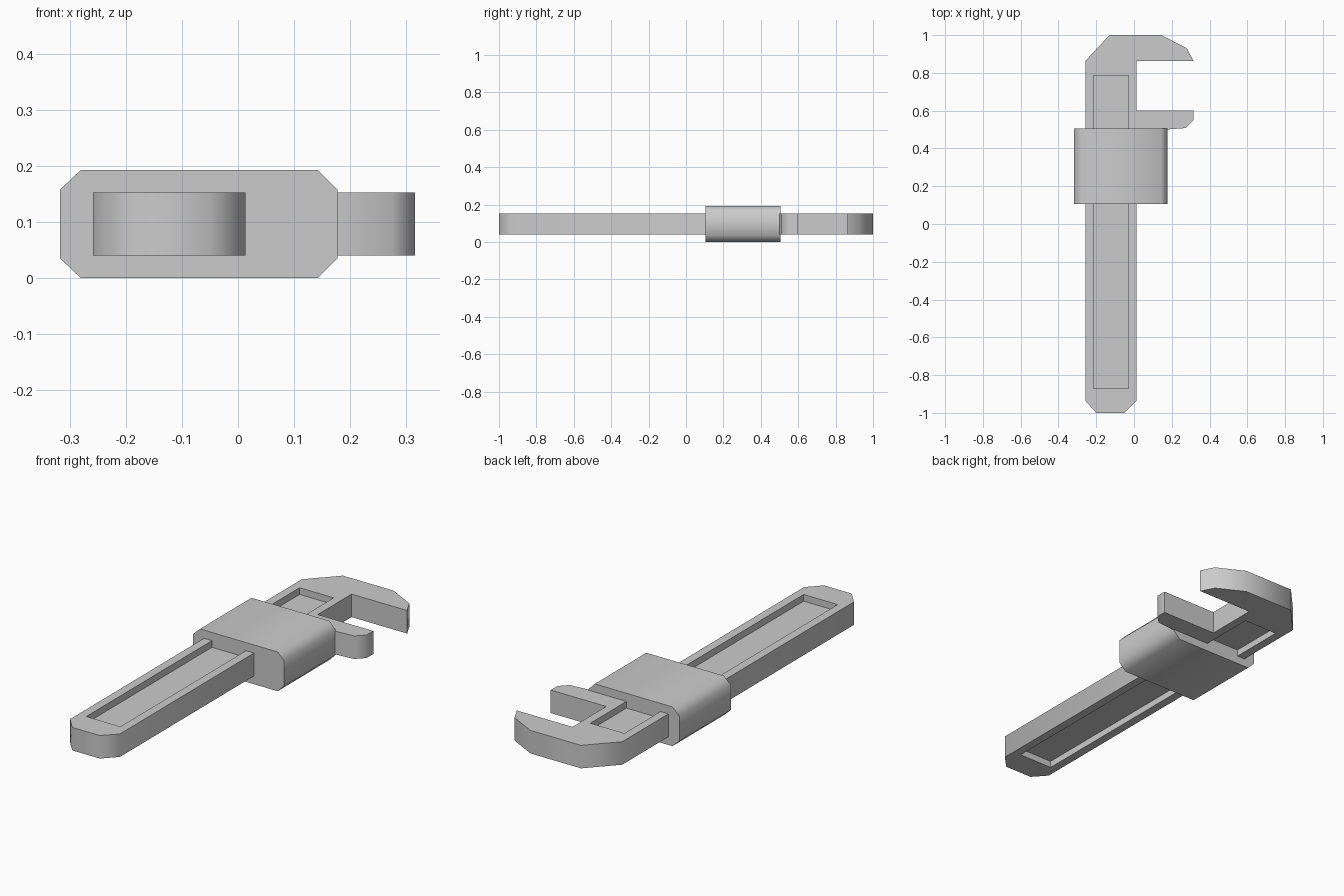
import bpy
import bmesh
from math import radians

if "Cube" in bpy.data.objects:
    bpy.data.objects.remove(bpy.data.objects["Cube"], do_unlink=True)

steel = bpy.data.materials.new("grey steel")
steel.use_nodes = True
GREY = (0.6, 0.6, 0.6, 1)
steel.diffuse_color = GREY
steel.node_tree.nodes["Principled BSDF"].inputs["Base Color"].default_value = GREY


def prism(name, outline, low, high, axis="z"):
    """Extrude a flat outline along z (outline in x, y) or y (outline in x, z)."""
    place = (lambda a, b, d: (a, b, d)) if axis == "z" else (lambda a, b, d: (a, d, b))
    bm = bmesh.new()
    base = bm.faces.new([bm.verts.new(place(a, b, low)) for a, b in outline])
    result = bmesh.ops.extrude_face_region(bm, geom=[base], use_keep_orig=True)
    moved = [v for v in result["geom"] if isinstance(v, bmesh.types.BMVert)]
    bmesh.ops.translate(bm, vec=place(0, 0, high - low), verts=moved)
    bmesh.ops.recalc_face_normals(bm, faces=bm.faces)
    mesh = bpy.data.meshes.new(name)
    bm.to_mesh(mesh)
    bm.free()
    mesh.materials.append(steel)
    obj = bpy.data.objects.new(name, mesh)
    bpy.context.collection.objects.link(obj)
    return obj


def activate(obj):
    bpy.ops.object.select_all(action="DESELECT")
    obj.select_set(True)
    bpy.context.view_layer.objects.active = obj


def cut(obj, cutter):
    activate(obj)
    mod = obj.modifiers.new("recess", "BOOLEAN")
    mod.operation = "DIFFERENCE"
    mod.solver = "EXACT"
    mod.object = cutter
    bpy.ops.object.modifier_apply(modifier=mod.name)
    bpy.data.objects.remove(cutter, do_unlink=True)


BOTTOM, TOP, DEPTH = 0.04, 0.153, 0.033

# Long bar with the fixed hooked jaw
bar = prism("bar_and_fixed_jaw", [
    (-0.2, -1), (-0.05, -1), (0.013, -0.935), (0.013, 0.863), (0.315, 0.863),
    (0.28, 0.93), (0.145, 1), (-0.13, 1), (-0.258, 0.863), (-0.258, -0.935)], BOTTOM, TOP)

# Shallow recess on both faces of the bar
recess = [(-0.215, -0.87), (-0.03, -0.87), (-0.03, 0.785), (-0.215, 0.785)]
cut(bar, prism("top_cutter", recess, TOP - DEPTH, TOP + 0.1))
cut(bar, prism("bottom_cutter", recess, BOTTOM - 0.1, BOTTOM + DEPTH))

# Sliding sleeve with chamfered long edges
sleeve = prism("sliding_sleeve", [
    (-0.28, 0), (0.142, 0), (0.177, 0.035), (0.177, 0.158),
    (0.142, 0.193), (-0.28, 0.193), (-0.317, 0.158), (-0.317, 0.035)], 0.105, 0.505, "y")

# Moving jaw on the sleeve
jaw = prism("moving_jaw", [
    (0.013, 0.5), (0.013, 0.6), (0.315, 0.6), (0.315, 0.548), (0.275, 0.508), (0.17, 0.5)],
    BOTTOM, TOP)

for part in (bar, sleeve, jaw):
    activate(part)
    bpy.ops.object.shade_smooth_by_angle(angle=radians(50))
